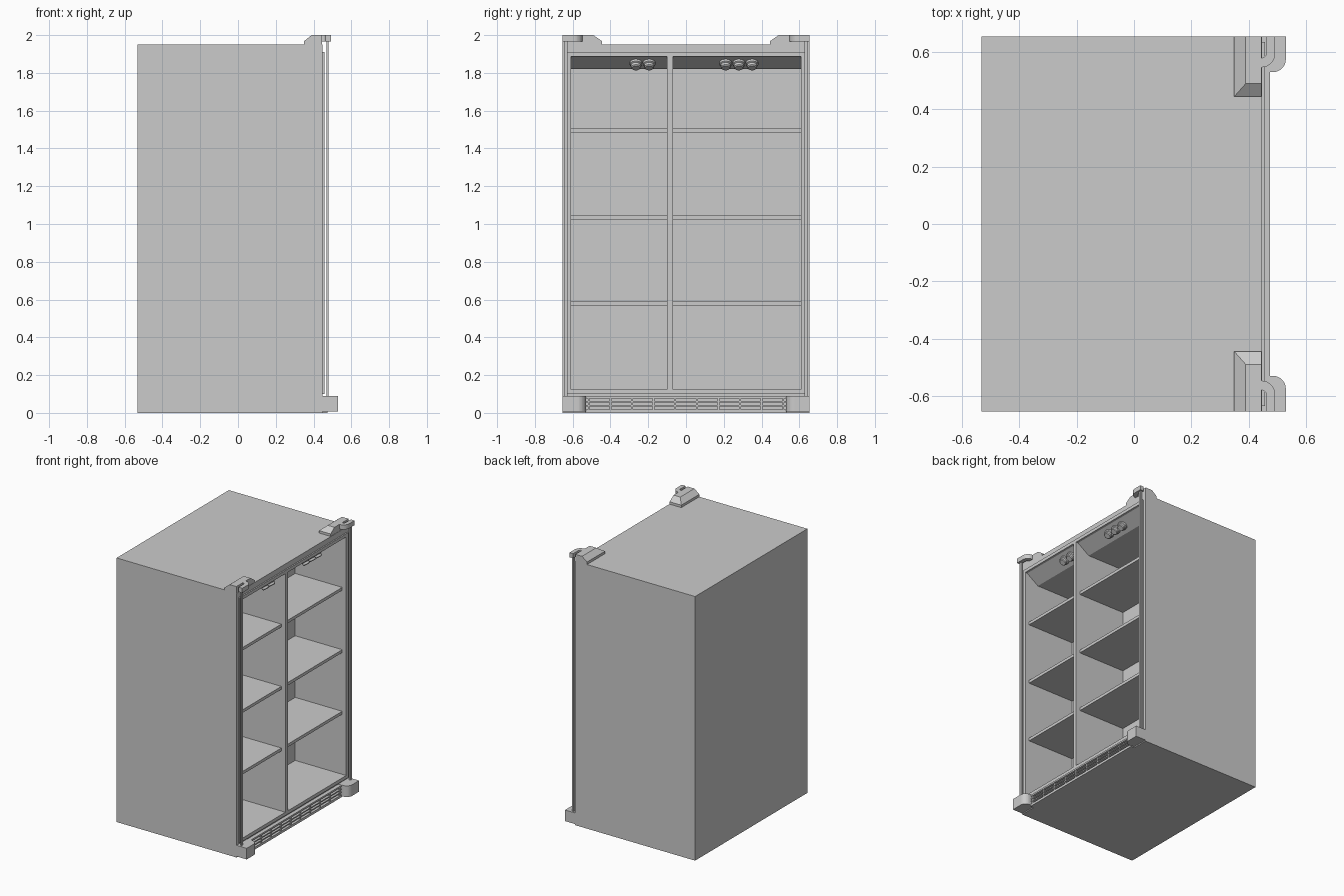
import bpy, bmesh, math
from mathutils import Vector

if "Cube" in bpy.data.objects:
    bpy.data.objects.remove(bpy.data.objects["Cube"])


def finish(name, bm):
    bmesh.ops.recalc_face_normals(bm, faces=bm.faces)
    me = bpy.data.meshes.new(name)
    bm.to_mesh(me)
    bm.free()
    ob = bpy.data.objects.new(name, me)
    bpy.context.collection.objects.link(ob)
    return ob


def prism(name, pts, axis, lo, hi):
    """Extrude a 2D outline along y (points are x,z) or z (points are x,y)."""
    bm = bmesh.new()
    place = (lambda a, b, t: (a, t, b)) if axis == 'y' else (lambda a, b, t: (a, b, t))
    base = bm.faces.new([bm.verts.new(place(a, b, lo)) for a, b in pts])
    ext = bmesh.ops.extrude_face_region(bm, geom=[base])
    move = Vector(place(0, 0, hi - lo))
    bmesh.ops.translate(bm, verts=[v for v in ext['geom'] if isinstance(v, bmesh.types.BMVert)], vec=move)
    return finish(name, bm)


def box(name, x, y, z):
    y = sorted(y)
    return prism(name, [(x[0], z[0]), (x[1], z[0]), (x[1], z[1]), (x[0], z[1])], 'y', *y)


def arc(cx, cy, r, a0, a1, n=8):
    return [(cx + r * math.cos(math.radians(a0 + (a1 - a0) * i / n)),
             cy + r * math.sin(math.radians(a0 + (a1 - a0) * i / n))) for i in range(n + 1)]


FACE = 0.447
BAYS = [(-0.61, -0.10), (-0.07, 0.61)]

# Cabinet and raised front frame, both cut by the two compartments
cabinet = box("cabinet", (-0.533, FACE), (-0.655, 0.655), (0, 1.95))
frame = box("front_frame", (FACE, 0.457), (-0.635, 0.635), (0.10, 1.91))
cavity = [(0.04, 0.125), (0.6, 0.125), (0.6, 1.895), (0.44, 1.885), (0.345, 1.82), (0.04, 1.82)]
cutters = [prism("compartment_cutter", cavity, 'y', *b) for b in BAYS]
for ob in (cabinet, frame):
    bpy.context.view_layer.objects.active = ob
    for c in cutters:
        m = ob.modifiers.new("cut", 'BOOLEAN')
        m.operation, m.object, m.solver = 'DIFFERENCE', c, 'EXACT'
        bpy.ops.object.modifier_apply(modifier=m.name)
for c in cutters:
    bpy.data.objects.remove(c)

# Shelves
for y0, y1 in BAYS:
    for z in (0.58, 1.035, 1.495):
        box("shelf", (0.041, 0.425), (y0 + 0.001, y1 - 0.001), (z - 0.011, z + 0.011))

# Control knobs, stepped, on the sloped top panel
normal = Vector((0.065, 0, -0.095)).normalized()
turn = Vector((0, 0, 1)).rotation_difference(normal).to_matrix().to_4x4()
for y in (-0.265, -0.195, 0.21, 0.28, 0.35):
    bm = bmesh.new()
    rings = []
    for r, h in ((0.033, -0.005), (0.033, 0.012), (0.026, 0.016), (0.026, 0.03), (0.021, 0.035)):
        rings.append([bm.verts.new((r * math.cos(i * math.pi / 10), r * math.sin(i * math.pi / 10), h))
                      for i in range(20)])
    for a, b in zip(rings, rings[1:]):
        for i in range(20):
            j = (i + 1) % 20
            bm.faces.new((a[i], a[j], b[j], b[i]))
    bm.faces.new(rings[0])
    bm.faces.new(rings[-1])
    bmesh.ops.transform(bm, matrix=turn, verts=bm.verts)
    bmesh.ops.translate(bm, verts=bm.verts, vec=(0.395, y, 1.854))
    knob = finish("control_knob", bm)
    bpy.context.view_layer.objects.active = knob
    bpy.ops.object.select_all(action='DESELECT')
    knob.select_set(True)
    bpy.ops.object.shade_smooth_by_angle(angle=math.radians(30))

# Kick grille: back plate, slats and uprights
box("grille_back", (FACE, 0.456), (-0.535, 0.535), (0.0, 0.088))
for z0, z1 in ((0.0, 0.018), (0.033, 0.041), (0.054, 0.062), (0.076, 0.088)):
    box("grille_slat", (0.456, 0.475), (-0.535, 0.535), (z0, z1))
for i in range(10):
    y = -0.515 + i * 1.03 / 9
    box("grille_upright", (0.456, 0.472), (y - 0.005, y + 0.005), (0.018, 0.076))

for s in (-1, 1):
    # Door-side strip running between the hinges
    box("hinge_strip", (0.469, 0.48), (s * 0.627, s * 0.642), (0.088, 1.97))

    # Bottom hinge cover with rounded inner corner
    outline = [(FACE, 0.655), (FACE, 0.53)] + arc(0.485, 0.575, 0.045, -90, 0) + [(0.53, 0.655)]
    prism("bottom_hinge_cover", [(x, s * y) for x, y in outline], 'z', 0.008, 0.09)

    # Top hinge base, sloped at the back and inner end
    bm = bmesh.new()
    for x, y, z in ((0.35, 0.445, 1.95), (0.35, 0.445, 1.968), (0.39, 0.49, 2.0)):
        for px in (x, 0.445):
            for py in (y, 0.655):
                bm.verts.new((px, s * py, z))
    bmesh.ops.convex_hull(bm, input=bm.verts)
    bmesh.ops.dissolve_limit(bm, angle_limit=0.01, verts=bm.verts, edges=bm.edges)
    finish("top_hinge_base", bm)

    # Top hinge hook
    hook = arc(0.445, 0.595, 0.048, -90, 0) + [(0.493, 0.655), (0.463, 0.655)] + arc(0.445, 0.598, 0.018, 0, -90)
    prism("top_hinge_hook", [(x, s * y) for x, y in hook], 'z', 1.966, 2.0)
